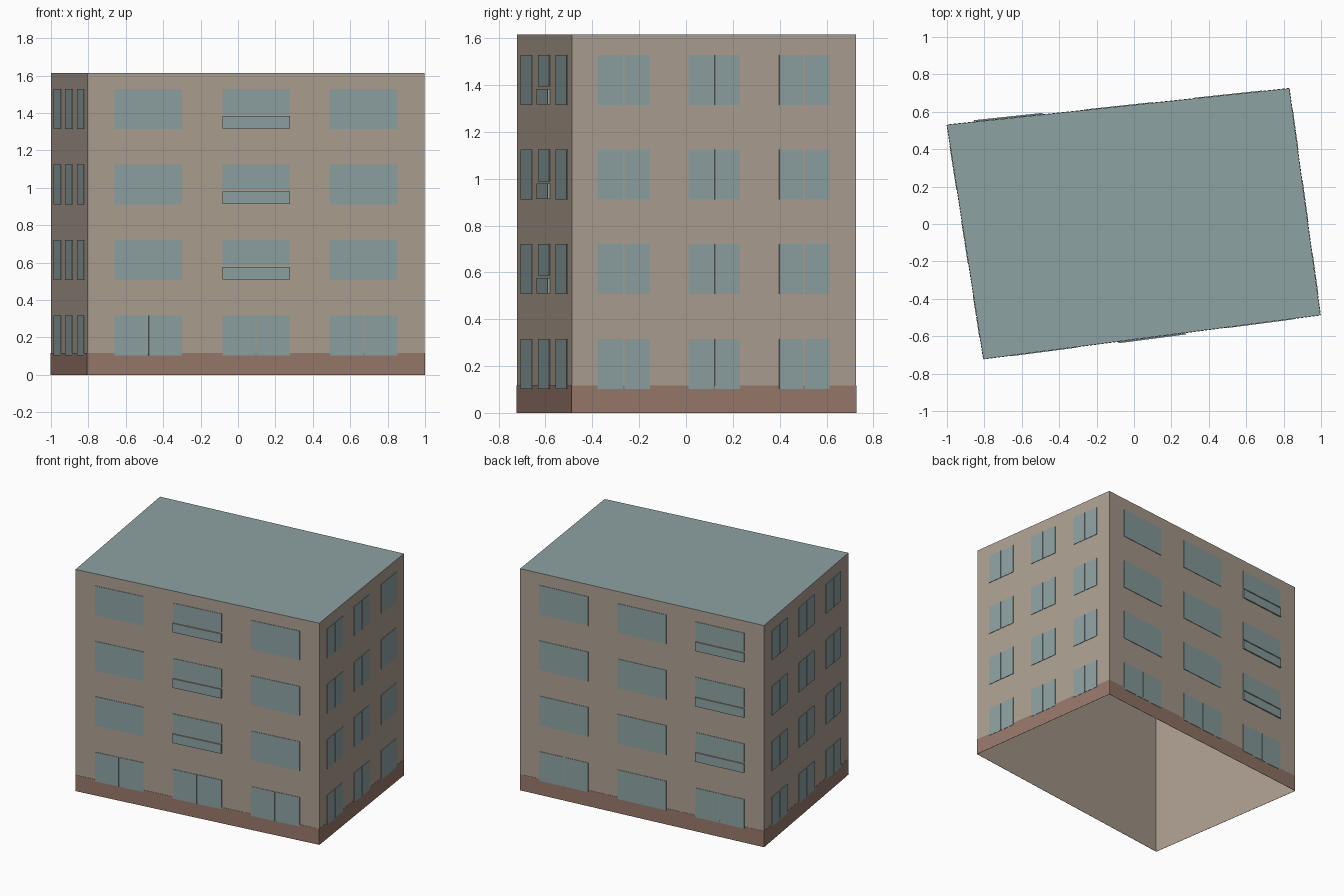
import bpy, bmesh
from mathutils import Vector

cube = bpy.data.objects.get("Cube")
if cube:
    bpy.data.objects.remove(cube, do_unlink=True)


def material(name, rgb):
    mat = bpy.data.materials.new(name)
    mat.use_nodes = True
    color = (*rgb, 1)
    mat.diffuse_color = color
    mat.node_tree.nodes["Principled BSDF"].inputs["Base Color"].default_value = color
    return mat


PLASTER = material("beige plaster", (0.42, 0.35, 0.285))
BRICK = material("reddish plinth", (0.31, 0.19, 0.145))
GLASS = material("blue grey glass", (0.27, 0.36, 0.365))
ROOFING = material("blue grey roofing", (0.27, 0.36, 0.365))

HEIGHT = 1.615
CORNERS = [Vector(c) for c in ((-0.805, -0.722, 0), (0.997, -0.487, 0),
                               (0.83, 0.725, 0), (-1.0, 0.53, 0))]
COLUMNS = ((0.08, 0.28), (0.40, 0.60), (0.72, 0.92))
FLOORS = (0.103, 0.508, 0.911, 1.315)
WINDOW_HEIGHT = 0.213
RISE = Vector((0, 0, 1))


def finish(bm, name, mat):
    mesh = bpy.data.meshes.new(name)
    bm.to_mesh(mesh)
    bm.free()
    mesh.materials.append(mat)
    obj = bpy.data.objects.new(name, mesh)
    bpy.context.collection.objects.link(obj)


def plate(bm, start, end, span, bottom, top, depth):
    """Thin slab lying on the wall that runs from start to end."""
    out = (end - start).cross(RISE).normalized()
    a, b = (start.lerp(end, t) for t in span)
    back = [bm.verts.new(p + out * 0.0006) for p in
            (a + RISE * bottom, b + RISE * bottom, b + RISE * top, a + RISE * top)]
    front = [bm.verts.new(v.co + out * (depth - 0.0006)) for v in back]
    bm.faces.new(front)
    bm.faces.new(back[::-1])
    for i in range(4):
        j = (i + 1) % 4
        bm.faces.new((back[i], back[j], front[j], front[i]))


# Outer walls, open underneath
bm = bmesh.new()
low = [bm.verts.new(c) for c in CORNERS]
high = [bm.verts.new(c + RISE * HEIGHT) for c in CORNERS]
for i in range(4):
    j = (i + 1) % 4
    bm.faces.new((low[i], low[j], high[j], high[i]))
finish(bm, "walls", PLASTER)

# Flat roof
bm = bmesh.new()
bm.faces.new([bm.verts.new(c + RISE * HEIGHT) for c in CORNERS])
finish(bm, "roof", ROOFING)

# Each wall: plinth, window grid and balcony panels
WALLS = (("front", False, 1), ("right", True, None),
         ("back", False, 2), ("left", True, None))
for i, (side, paired, balcony) in enumerate(WALLS):
    start, end = CORNERS[i], CORNERS[(i + 1) % 4]

    bm = bmesh.new()
    plate(bm, start, end, (0, 1), 0, 0.117, 0.002)
    finish(bm, side + "_plinth", BRICK)

    windows, panels = bmesh.new(), bmesh.new()
    for floor, sill in enumerate(FLOORS):
        top = sill + WINDOW_HEIGHT
        for column, (left, right) in enumerate(COLUMNS):
            if side in ("right", "left"):
                left, right = left + 0.01, right - 0.005 - 0.004 * column
            if paired or floor == 0:
                # Two sashes with a narrow post between them
                mid, gap = (left + right) / 2, 0.0025 if paired else 0.0017
                plate(windows, start, end, (left, mid - gap), sill, top, 0.004)
                plate(windows, start, end, (mid + gap, right), sill, top, 0.004)
            elif column == balcony:
                plate(windows, start, end, (left, right), sill + 0.078, top, 0.004)
                plate(panels, start, end, (left, right), sill + 0.002, sill + 0.068, 0.0095)
            else:
                plate(windows, start, end, (left, right), sill, top, 0.004)
    finish(windows, side + "_windows", GLASS)
    if balcony is None:
        panels.free()
    else:
        finish(panels, side + "_balcony_panels", GLASS)
